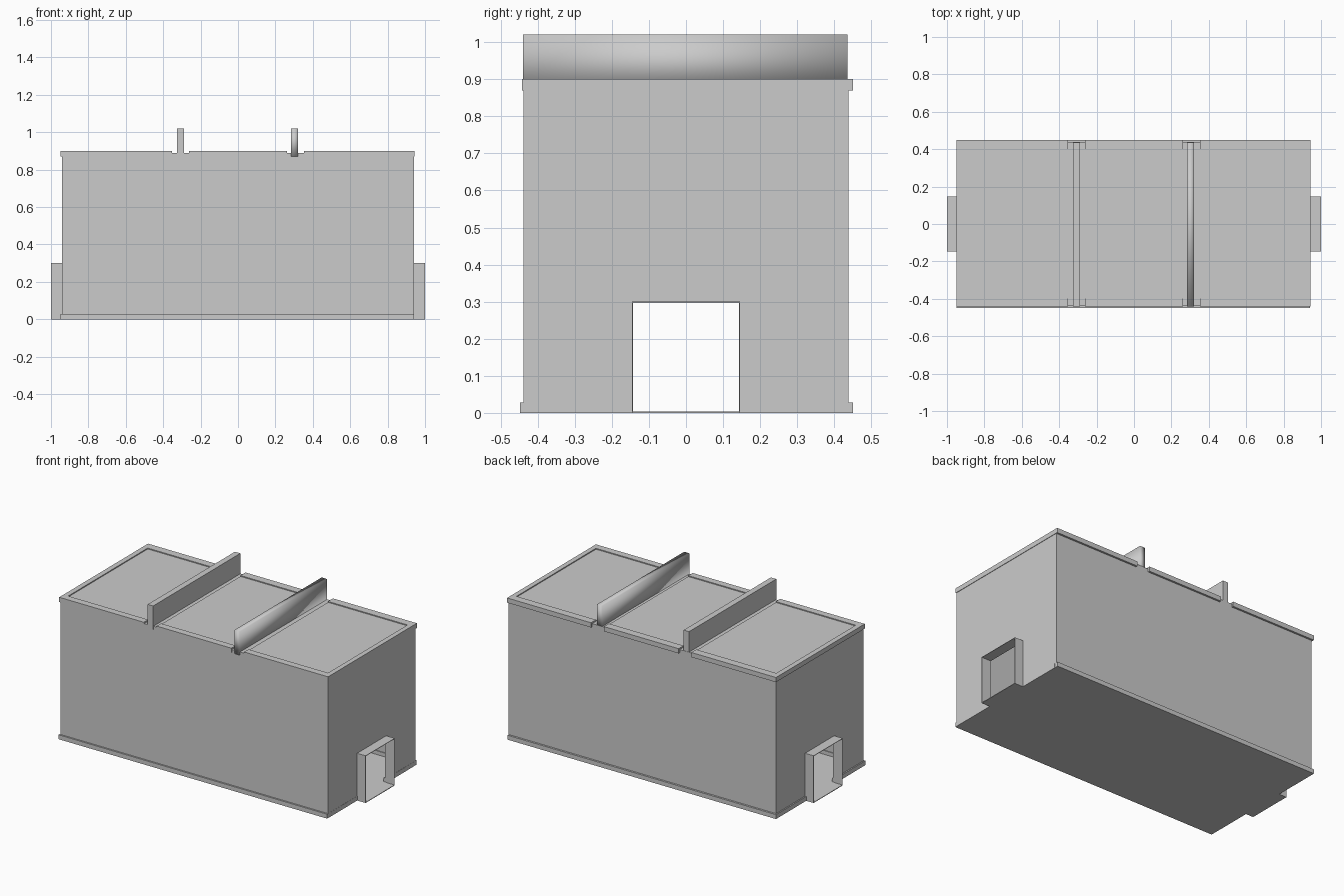
import bpy, bmesh
from mathutils import Vector

if "Cube" in bpy.data.objects:
    bpy.data.objects.remove(bpy.data.objects["Cube"])


def boxes(name, spans, smooth=False):
    """One object made of boxes, each given as (x0, x1, y0, y1, z0, z1)."""
    bm = bmesh.new()
    for x0, x1, y0, y1, z0, z1 in spans:
        ret = bmesh.ops.create_cube(bm, size=1)
        for v in ret["verts"]:
            v.co = Vector((x1 if v.co.x > 0 else x0,
                           y1 if v.co.y > 0 else y0,
                           z1 if v.co.z > 0 else z0))
    if smooth:
        for f in bm.faces:
            f.smooth = True
    mesh = bpy.data.meshes.new(name)
    bm.to_mesh(mesh)
    bm.free()
    ob = bpy.data.objects.new(name, mesh)
    bpy.context.collection.objects.link(ob)
    return ob


X, Y, T = 0.94, 0.438, 0.008      # room half length, half width, wall thickness
DOOR_Y, DOOR_Z = 0.146, 0.30
RIB_X = 0.308

# floor, including the strips inside the doorways
boxes("floor", [(-X, X, -Y, Y, 0, 0.004),
                (-1, -X, -DOOR_Y, DOOR_Y, 0, 0.004),
                (X, 1, -DOOR_Y, DOOR_Y, 0, 0.004)])

# long walls
boxes("front_wall", [(-X, X, -Y, -Y + T, 0.004, 0.89)])
boxes("back_wall", [(-X, X, Y - T, Y, 0.004, 0.89)])

# end walls with open doorways, and thin sleeves around them
for side, a, b, c in (("left", -X, -X + T, -1), ("right", X - T, X, 1)):
    boxes(side + "_wall", [(a, b, -Y + T, -DOOR_Y, 0.004, 0.89),
                           (a, b, DOOR_Y, Y - T, 0.004, 0.89),
                           (a, b, -DOOR_Y, DOOR_Y, DOOR_Z, 0.89)])
    s0, s1 = (c, a) if c < 0 else (b, c)
    t = 0.003
    boxes(side + "_door_sleeve", [
        (s0, s1, -DOOR_Y, -DOOR_Y + t, 0.004, DOOR_Z),
        (s0, s1, DOOR_Y - t, DOOR_Y, 0.004, DOOR_Z),
        (s0, s1, -DOOR_Y + t, DOOR_Y - t, DOOR_Z - t, DOOR_Z)])

# roof slab with three slightly raised panels between the ribs
boxes("roof", [(-X, X, -Y, Y, 0.88, 0.89)])
G = 0.045                          # half gap in the trim around each rib
bays = [(-0.948, -RIB_X - G), (-RIB_X + G, RIB_X - G), (RIB_X + G, 0.943)]
boxes("roof_panels", [(max(a, -0.915), min(b, 0.912), -0.398, 0.4, 0.89, 0.894)
                      for a, b in bays])

# cornice around the roof edge, broken at the ribs
cornice = [(a, b, -0.442, -0.398, 0.87, 0.9) for a, b in bays]
cornice += [(a, b, 0.4, 0.45, 0.87, 0.9) for a, b in bays]
cornice += [(-0.948, -0.915, -0.398, 0.4, 0.87, 0.9),
            (0.912, 0.943, -0.398, 0.4, 0.87, 0.9)]
boxes("roof_cornice", cornice)

# baseboards, stopping at the doorways
base = [(-0.948, X, -0.448, -0.425, 0, 0.028), (-0.948, X, 0.425, 0.45, 0, 0.028)]
for a, b in ((-0.948, -0.925), (0.92, X + 0.001)):
    base += [(a, b, -0.425, -DOOR_Y, 0, 0.028), (a, b, DOOR_Y, 0.425, 0, 0.028)]
boxes("baseboard", base)

# roof ribs
for side, x in (("left", -RIB_X), ("right", RIB_X - 0.006)):
    boxes(side + "_roof_rib", [(x - 0.019, x + 0.019, -0.44, 0.436, 0.87, 1.02)],
          smooth=(side == "right"))
